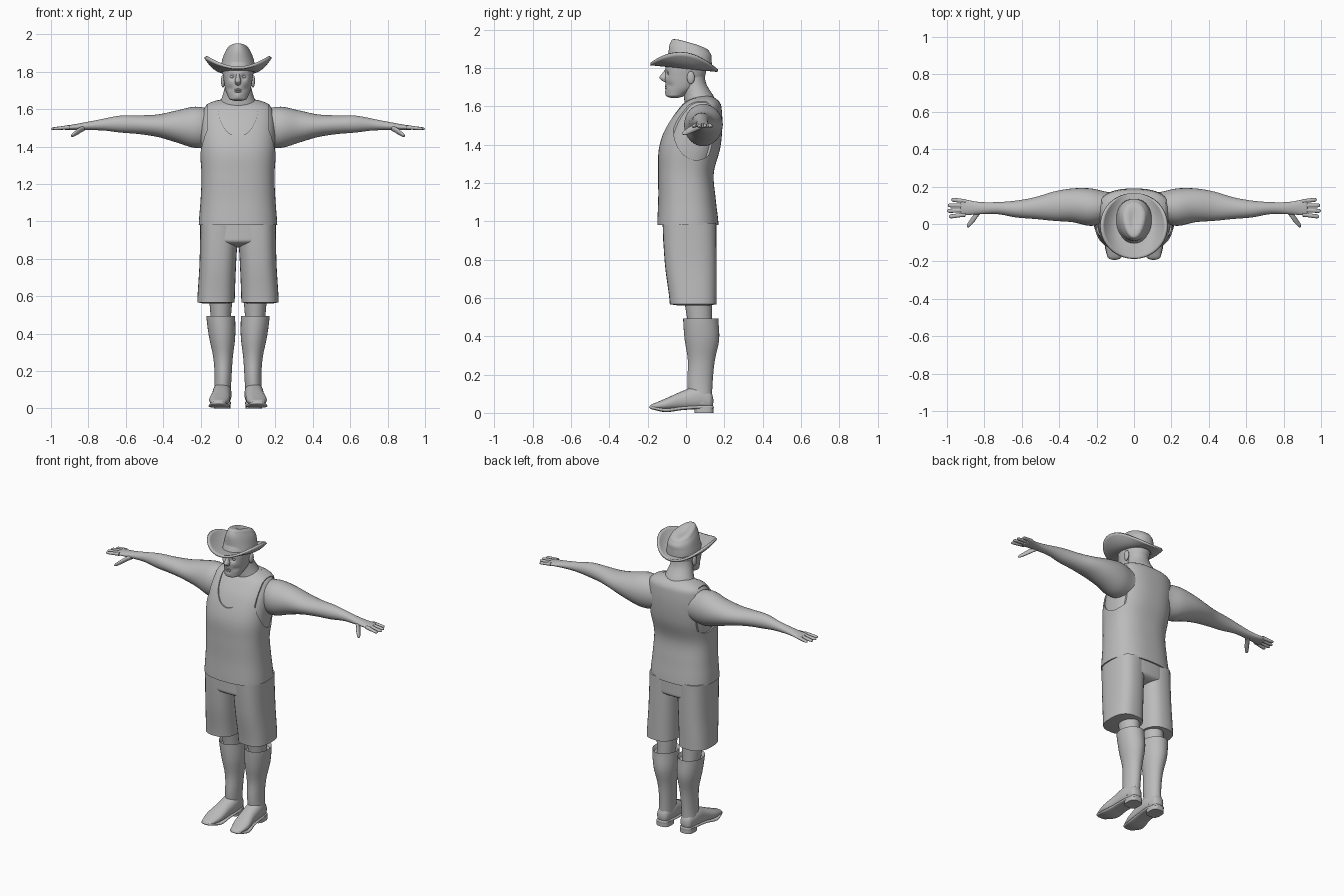
import bpy, bmesh, math
from math import sin, cos, pi, exp, sqrt

cube = bpy.data.objects.get("Cube")
if cube:
    bpy.data.objects.remove(cube, do_unlink=True)

GREY = (0.5, 0.5, 0.5, 1)
clay = bpy.data.materials.new("plain grey")
clay.use_nodes = True
clay.diffuse_color = GREY
clay.node_tree.nodes["Principled BSDF"].inputs["Base Color"].default_value = GREY


def finish(name, bm, mirror=False):
    """Turn the mesh into a smooth object, optionally mirrored to the other side."""
    bmesh.ops.recalc_face_normals(bm, faces=bm.faces)
    mesh = bpy.data.meshes.new(name)
    bm.to_mesh(mesh)
    bm.free()
    mesh.materials.append(clay)
    mesh.shade_smooth()
    mesh.set_sharp_from_angle(angle=math.radians(50))
    part = bpy.data.objects.new(name, mesh)
    bpy.context.collection.objects.link(part)
    if mirror:
        modifier = part.modifiers.new("Mirror", "MIRROR")
        modifier.use_mirror_merge = False
    return part


def along(values, t):
    """Smooth curve through evenly spaced values; a single number stays constant."""
    if not isinstance(values, tuple):
        return values
    last = len(values) - 1
    i = min(int(t * last), last - 1)
    f = t * last - i
    before, start, end, after = (values[max(0, min(last, i + k))] for k in (-1, 0, 1, 2))
    slope_in, slope_out = (end - before) / 2, (after - start) / 2
    blend = f * f * (3 - 2 * f)
    return (start + (end - start) * blend
            + slope_in * f * (1 - f) ** 2 - slope_out * f * f * (1 - f))


def loft(name, low, high, centre, radii, axis="z", sides=32, rings=24, power=2.0, grow=0,
         round_low=0, round_high=0, hollow=0, mirror=False, deform=None):
    """Sweep a rounded section along an axis, with optional rounded ends."""
    bm = bmesh.new()
    loops = []
    for step in range(rings + 1):
        t = (1 - cos(pi * step / rings)) / 2
        pos = low + (high - low) * t
        scale = 1
        for distance, length in ((pos - low, round_low), (high - pos, round_high)):
            gap = max(0, distance)
            if gap < length:
                scale = max(0.1, sqrt(1 - (1 - gap / length) ** 2))
        loop = []
        for side in range(sides):
            angle = 2 * pi * side / sides
            a, b = (along(mid, t) + (along(radius, t) + grow) * scale
                    * math.copysign(abs(wave) ** (2 / power), wave)
                    for mid, radius, wave in zip(centre, radii, (cos(angle), sin(angle))))
            loop.append(bm.verts.new({"x": (pos, a, b), "y": (a, pos, b), "z": (a, b, pos)}[axis]))
        loops.append(loop)
    for lower, upper in zip(loops, loops[1:]):
        for side in range(sides):
            after = (side + 1) % sides
            bm.faces.new((lower[side], lower[after], upper[after], upper[side]))
    bm.faces.new(loops[0])
    cap = bm.faces.new(loops[-1])
    if hollow:
        bm.normal_update()
        bmesh.ops.inset_region(bm, faces=[cap], thickness=hollow)
        bmesh.ops.translate(bm, verts=list(cap.verts), vec=(0, 0, -2 * hollow))
    if deform:
        for vert in bm.verts:
            deform(vert.co)
    return finish(name, bm, mirror)


def ball(name, centre, radii, mirror=False):
    bm = bmesh.new()
    bmesh.ops.create_uvsphere(bm, u_segments=20, v_segments=12, radius=1)
    for vert in bm.verts:
        vert.co = [mid + radius * k for mid, radius, k in zip(centre, radii, vert.co)]
    return finish(name, bm, mirror)


def cut(part, cutter):
    modifier = part.modifiers.new("Cut", "BOOLEAN")
    modifier.operation, modifier.solver, modifier.object = "DIFFERENCE", "EXACT", cutter
    bpy.context.view_layer.objects.active = part
    bpy.ops.object.modifier_apply(modifier=modifier.name)
    bpy.data.objects.remove(cutter, do_unlink=True)


# Tank top with arm holes and a scooped neckline, over a slightly smaller chest
trunk = dict(low=.98, high=1.66, centre=(0, (.01, .005, 0, .02, .05, .09)),
             radii=((.21, .2, .195, .205, .205, .18), (.16, .15, .145, .16, .14, .09)),
             sides=64, rings=40, power=2.5, round_high=.06)
shirt = loft("tank_top", **trunk)
loft("chest", grow=-.008, **trunk)
for low, high in ((-.4, -.166), (.166, .4)):
    cut(shirt, loft("armhole_cutter", low, high, (.055, 1.48), (.12, .16), axis="x", sides=48, rings=1))
cut(shirt, loft("neckline_cutter", -.3, .1, (0, 1.62), (.108, .165), axis="y", sides=48, rings=1))
shirt.data.set_sharp_from_angle(angle=math.radians(40))


# Neck and head, with eye sockets, hollow cheeks and a chin pressed into the face
def face_shape(co):
    if co.y < -.03:
        for x, z, depth, size in ((.03, 1.77, .013, .015), (.045, 1.71, .006, .016), (0, 1.67, -.007, .02)):
            co.y += depth * exp(-((abs(co.x) - x) ** 2 + (co.z - z) ** 2) / size ** 2)


loft("neck", 1.56, 1.8, (0, (.08, .07, .045, .035)), ((.14, .095, .07, .065), (.08, .08, .06, .06)))
loft("head", 1.643, 1.87, (0, (-.06, -.02, -.006, 0, 0)),
     ((.045, .066, .077, .083, .07), (.04, .085, .105, .105, .085)),
     sides=96, rings=64, power=2.15, round_low=.015, deform=face_shape)
loft("nose", 1.727, 1.793, (0, (-.108, -.115, -.107, -.1)),
     ((.012, .017, .011, .009), (.01, .024, .018, .01)), round_low=.006)
ball("eyes", (.032, -.085, 1.773), (.013, .012, .009), mirror=True)
ball("ears", (.08, .025, 1.75), (.011, .02, .034), mirror=True)
for name, height in (("lower_lip", 1.694), ("upper_lip", 1.705)):
    ball(name, (0, -.1, height), (.02, .01, .006))


# Hat crown: high and narrow at the front with a sunken top
def crown_shape(co):
    rise = max(0, min(1, (co.z - 1.82) / .13))
    dent = exp(-(co.x / .03) ** 2 - ((co.y - .03) / .06) ** 2)
    co.z -= rise * (.28 * (co.y + .09) + .02 * dent)
    co.x *= 1 - .3 * rise * max(0, min(1, (.06 - co.y) / .14))


loft("hat_crown", 1.8, 1.972, (0, .022), ((.095, .09, .08, .06), (.113, .112, .11, .09)),
     sides=48, rings=32, power=2.2, round_high=.02, deform=crown_shape)

# Hat brim: a tilted ring curled up at the sides
bm = bmesh.new()
rows, count = 10, 64
brim = []
for i in range(rows):
    t = i / (rows - 1)
    row = []
    for j in range(count):
        angle = 2 * pi * j / count
        x = sin(angle) * (.08 + .095 * t)
        y = .015 - .025 * t - cos(angle) * (.1 + .076 * t)
        z = 1.803 - .1 * y + .075 * (t * sin(angle)) ** 2
        row.append(bm.verts.new((x, y, z)))
    brim.append(row)
for inner, outer in zip(brim, brim[1:]):
    for j in range(count):
        after = (j + 1) % count
        bm.faces.new((inner[j], inner[after], outer[after], outer[j]))
thickness = finish("hat_brim", bm).modifiers.new("Thickness", "SOLIDIFY")
thickness.thickness, thickness.offset = .014, 0

# Arms, from the shoulder to the palm
loft("arms", .13, .93, ((.09, .09, .1, .095, .085, .08, .085, .085, .09), (1.5, 1.51, 1.52, 1.5)),
     ((.08, .1, .09, .078, .058, .045, .032, .033, .045), (.1, .11, .085, .06, .05, .045, .03, .02, .012)),
     axis="x", rings=48, round_high=.01, mirror=True)

# Fingers fan out from the palm, the middle one longest
for i, name in enumerate(("index_fingers", "middle_fingers", "ring_fingers", "little_fingers")):
    loft(name, .9, 1 - .007 * (i - 1.2) ** 2, ((.05 + .024 * i, .04 + .03 * i), (1.503, 1.495)),
         (.011, (.011, .008)), axis="x", sides=14, rings=12, round_high=.015, mirror=True)
loft("thumbs", .82, .893, ((.075, .03, -.01), (1.5, 1.48, 1.457)), ((.02, .022, .014), (.016, .016, .01)),
     axis="x", sides=14, rings=12, round_high=.01, mirror=True)

# Shorts
loft("shorts_legs", .56, .99, ((.118, .108, .1), (.038, .025, .018)), ((.1, .098, .102), (.122, .135, .14)),
     power=2.6, round_low=.006, mirror=True)
loft("shorts_seat", .86, 1, (0, .02), (.202, .14), sides=48, power=2.6, round_low=.04)

# Bare knees
loft("knees", .42, .64, (.092, (.075, .06)), ((.05, .065), (.06, .075)), mirror=True)

# Tall boots: open shaft, foot, sole and heel
foot_line = (.105, .1, .09, .085, .085)
loft("boot_shafts", .05, .493, ((.085, .08, .08, .085, .092), (.075, .073, .08, .083, .077)),
     ((.045, .045, .052, .07, .077), (.06, .066, .07, .09, .092)), hollow=.012, mirror=True)
loft("boot_feet", -.19, .143, (foot_line, (.032, .045, .064, .077, .062)),
     ((.035, .054, .05, .05, .035), (.012, .03, .048, .06, .045)),
     axis="y", power=2.3, round_low=.02, round_high=.02, mirror=True)
loft("boot_soles", -.192, .145, (foot_line, (.03, .014, .024, .03, .03)),
     ((.035, .057, .05, .048, .036), .01),
     axis="y", power=3, round_low=.015, round_high=.01, mirror=True)
loft("boot_heels", 0, .032, (.085, .094), (.044, .05), power=3, rings=1, mirror=True)
